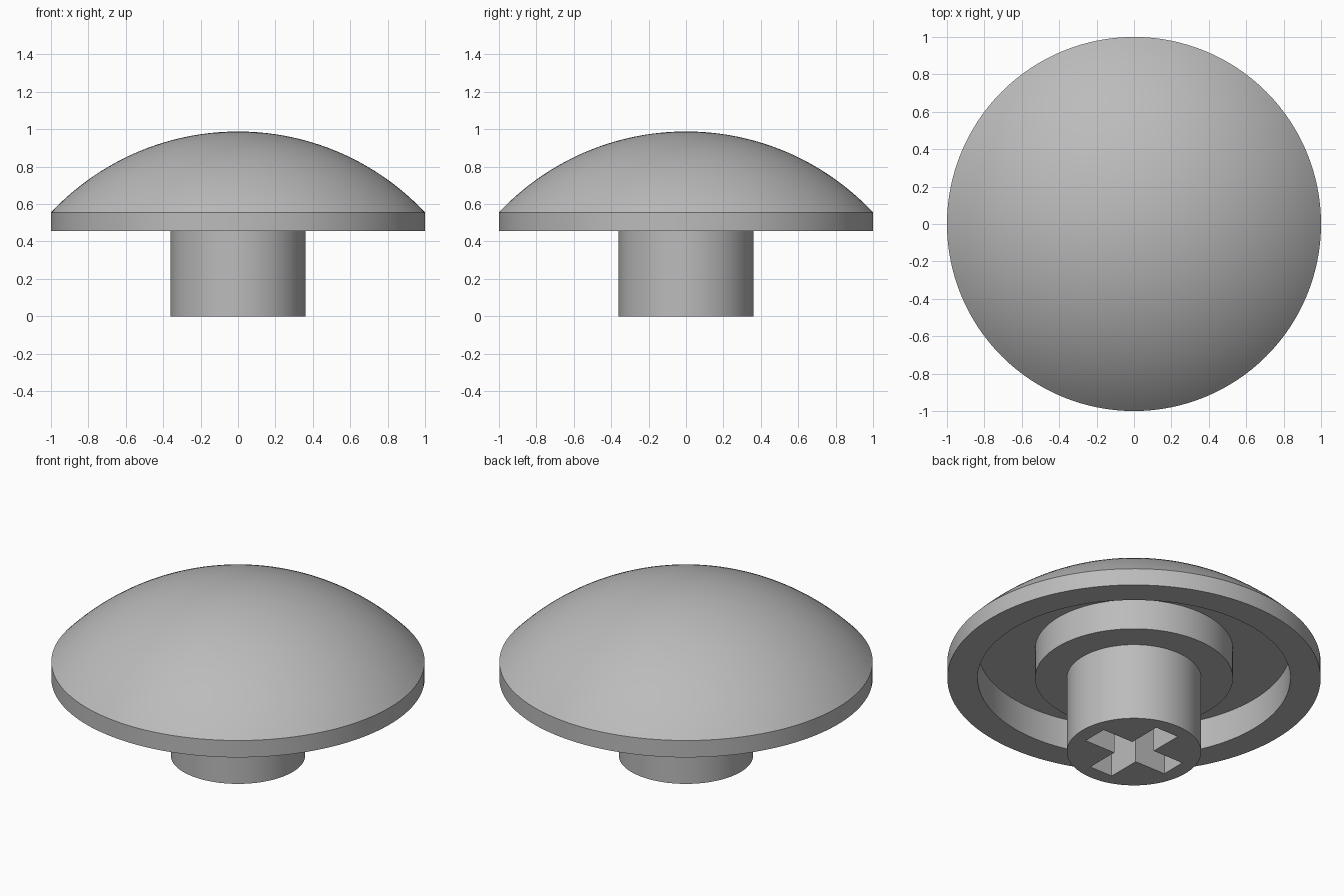
import bpy, bmesh
from math import sqrt, radians, tau

old = bpy.data.objects.get("Cube")
if old:
    bpy.data.objects.remove(old, do_unlink=True)

RIM_R, RIM_LOW, RIM_TOP, APEX = 1.0, 0.455, 0.555, 0.988
CAVITY_R, CAVITY_TOP, BOSS_R, STEM_R = 0.838, 0.635, 0.53, 0.36
SLOT_HALF, SLOT_WIDTH, SLOT_DEPTH = 0.275, 0.15, 0.455
SEGMENTS, DOME_STEPS = 128, 32

grey = bpy.data.materials.new("plain_grey")
grey.use_nodes = True
grey.diffuse_color = (0.5, 0.5, 0.5, 1)
grey.node_tree.nodes["Principled BSDF"].inputs["Base Color"].default_value = grey.diffuse_color


def make_object(name, bm):
    bmesh.ops.recalc_face_normals(bm, faces=bm.faces)
    mesh = bpy.data.meshes.new(name)
    bm.to_mesh(mesh)
    bm.free()
    mesh.materials.append(grey)
    obj = bpy.data.objects.new(name, mesh)
    bpy.context.collection.objects.link(obj)
    return obj


def lathe(name, profile):
    bm = bmesh.new()
    verts = [bm.verts.new((r, 0, z)) for r, z in profile]
    edges = [bm.edges.new(pair) for pair in zip(verts, verts[1:])]
    bmesh.ops.spin(bm, geom=verts + edges, cent=(0, 0, 0), axis=(0, 0, 1),
                   angle=tau, steps=SEGMENTS)
    bmesh.ops.remove_doubles(bm, verts=bm.verts, dist=1e-5)
    return make_object(name, bm)


def extruded_cross(name, half, width, low, high):
    w = width / 2
    arm = [(w, w), (w, half), (-w, half)]
    outline = []
    for _ in range(4):
        outline += arm
        arm = [(-y, x) for x, y in arm]
    bm = bmesh.new()
    face = bm.faces.new([bm.verts.new((x, y, low)) for x, y in outline])
    top = bmesh.ops.extrude_face_region(bm, geom=[face])["geom"]
    bmesh.ops.translate(bm, vec=(0, 0, high - low),
                        verts=[v for v in top if isinstance(v, bmesh.types.BMVert)])
    return make_object(name, bm)


# Underside, from the stem base out to the rim
profile = [(0, 0), (STEM_R, 0), (STEM_R, RIM_LOW), (BOSS_R, RIM_LOW),
           (BOSS_R, CAVITY_TOP), (CAVITY_R, CAVITY_TOP), (CAVITY_R, RIM_LOW),
           (RIM_R, RIM_LOW)]

# Spherical dome, from the rim in to the apex
rise = APEX - RIM_TOP
radius = (RIM_R ** 2 + rise ** 2) / (2 * rise)
for i in range(DOME_STEPS + 1):
    r = RIM_R * (1 - i / DOME_STEPS)
    profile.append((r, APEX - radius + sqrt(radius ** 2 - r ** 2)))

cap = lathe("domed_cap_with_stem", profile)

# Cross-shaped socket in the stem
cutter = extruded_cross("socket_cutter", SLOT_HALF, SLOT_WIDTH, -0.1, SLOT_DEPTH)
cutter.hide_render = True
cut = cap.modifiers.new("socket", "BOOLEAN")
cut.operation, cut.solver, cut.object = "DIFFERENCE", "EXACT", cutter

bpy.context.view_layer.objects.active = cap
cap.select_set(True)
bpy.ops.object.modifier_apply(modifier=cut.name)
bpy.data.objects.remove(cutter, do_unlink=True)
bpy.ops.object.shade_smooth_by_angle(angle=radians(30))
